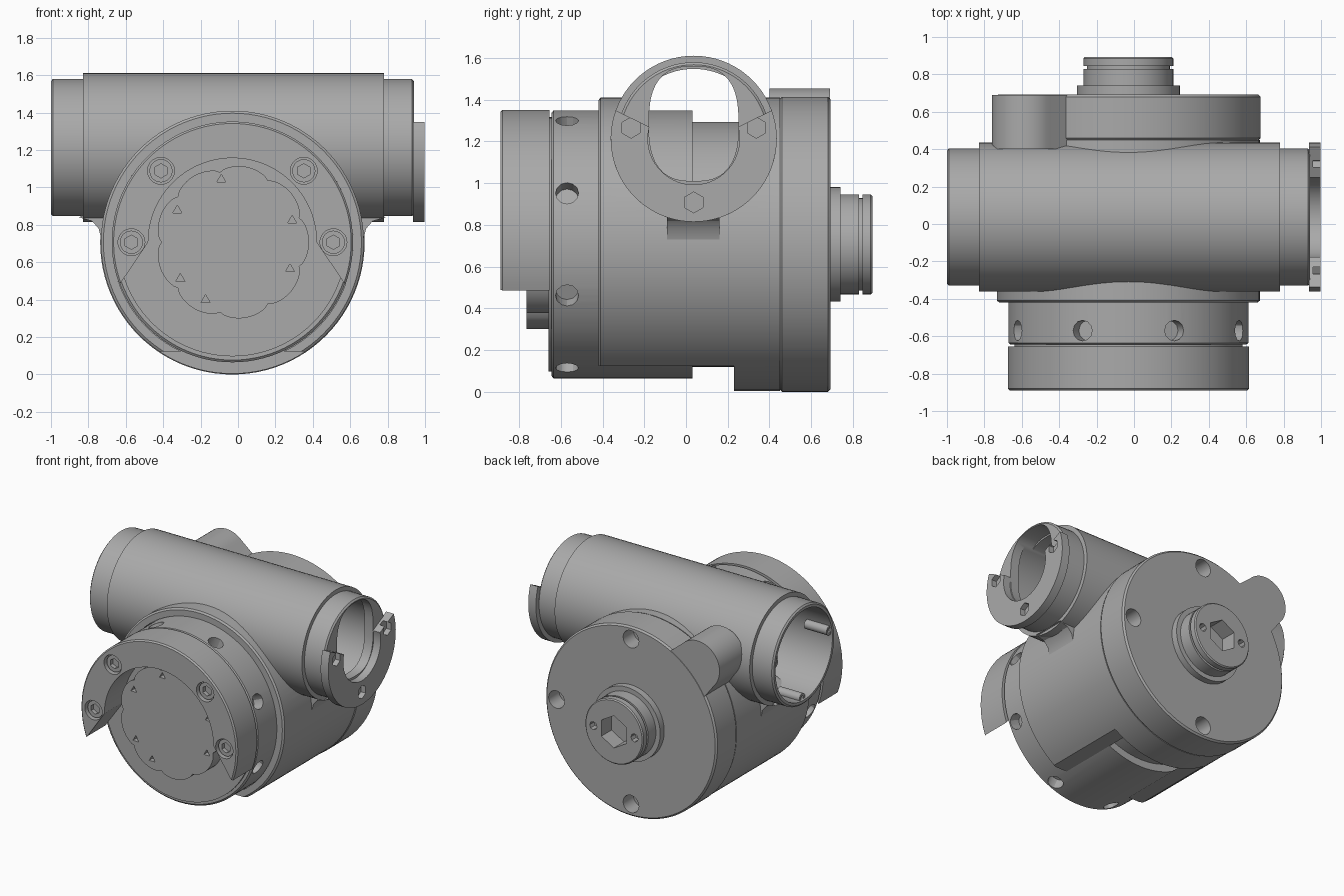
import bpy, bmesh, math
from mathutils import Matrix, Vector

cube = bpy.data.objects.get("Cube")
if cube:
    bpy.data.objects.remove(cube)

grey = bpy.data.materials.new("housing grey")
grey.use_nodes = True
GREY = (0.40, 0.40, 0.40, 1)
grey.diffuse_color = GREY
grey.node_tree.nodes["Principled BSDF"].inputs["Base Color"].default_value = GREY

DRUM = (-0.03, 0.707)    # x, z of the drum axis
TUBE = (0.037, 1.213)    # y, z of the cross tube axis


def place(axis, t, u, v):
    return (u, t, v) if axis == "Y" else (t, u, v)


def finish(name, bm):
    bmesh.ops.recalc_face_normals(bm, faces=bm.faces)
    mesh = bpy.data.meshes.new(name)
    bm.to_mesh(mesh)
    bm.free()
    mesh.materials.append(grey)
    ob = bpy.data.objects.new(name, mesh)
    bpy.context.collection.objects.link(ob)
    return ob


def loft(name, axis, rings):
    """Skin a list of (t, outline) sections along an axis, capped at both ends."""
    bm = bmesh.new()
    loops = [[bm.verts.new(place(axis, t, u, v)) for u, v in pts] for t, pts in rings]
    for a, b in zip(loops, loops[1:]):
        for i in range(len(a)):
            j = (i + 1) % len(a)
            bm.faces.new((a[i], a[j], b[j], b[i]))
    bm.faces.new(loops[0])
    bm.faces.new(loops[-1])
    return finish(name, bm)


def arc(centre, r, start=0, end=360, n=72):
    """Points on an arc; a full circle omits its closing point."""
    full = end - start == 360
    steps = n if full else n + 1
    angles = [math.radians(start + (end - start) * i / n) for i in range(steps)]
    return [(centre[0] + r * math.cos(a), centre[1] + r * math.sin(a)) for a in angles]


def lathe(name, axis, centre, profile, n=72):
    return loft(name, axis, [(t, arc(centre, r, n=n)) for t, r in profile])


def prism(name, axis, pts, a, b):
    return loft(name, axis, [(a, pts), (b, pts)])


def drill(location, direction, r, depth, n=12):
    bm = bmesh.new()
    turn = Vector(direction).to_track_quat("Z", "Y").to_matrix().to_4x4()
    bmesh.ops.create_cone(bm, cap_ends=True, segments=n, radius1=r, radius2=r,
                          depth=2 * depth, matrix=Matrix.Translation(location) @ turn)
    return finish("cutter", bm)


def boolean(ob, tools, operation="DIFFERENCE"):
    """Apply each tool to the part, then discard the tool."""
    bpy.context.view_layer.objects.active = ob
    for tool in tools:
        mod = ob.modifiers.new("cut", "BOOLEAN")
        mod.operation, mod.solver, mod.object = operation, "EXACT", tool
        bpy.ops.object.modifier_apply(modifier=mod.name)
        bpy.data.objects.remove(tool)


def polar(centre, r, deg):
    a = math.radians(deg)
    return centre[0] + r * math.cos(a), centre[1] + r * math.sin(a)


def bore():
    return lathe("cutter", "X", TUBE, [(-1.1, 0.335), (0.87, 0.335)])


# Inner drum with a ring of radial screw holes
core = lathe("inner_drum", "Y", DRUM, [(-0.66, 0.61), (-0.645, 0.61), (-0.645, 0.63),
             (-0.635, 0.642), (0.03, 0.642), (0.03, 0.587), (0.5, 0.587)], 96)
holes = []
for k in range(8):
    x, z = polar(DRUM, 0.64, 22.5 + 45 * k)
    holes.append(drill((x, -0.57, z), (x - DRUM[0], 0, z - DRUM[1]), 0.055, 0.08))
boolean(core, holes)

# Outer sleeve, open along the bottom and where the tube passes through
sleeve = lathe("outer_sleeve", "Y", DRUM, [(-0.42, 0.69), (-0.41, 0.703), (0.45, 0.703)], 96)
slot = [(-0.5, -0.1), (0.45, -0.1), (0.45, 0.123), (-0.5, 0.123)]
boolean(sleeve, [prism("cutter", "Y", slot, -0.5, 0.23),
                 lathe("cutter", "Y", DRUM, [(-0.5, 0.645), (0.23, 0.645)], 96), bore()])

# Cross tube with stepped ends and an oval mouth on one end
tube = lathe("cross_tube", "X", TUBE, [(-1, 0.355), (-0.99, 0.367), (-0.83, 0.367),
             (-0.83, 0.398), (0.78, 0.398), (0.78, 0.367), (0.93, 0.367), (0.94, 0.355)])
mouth = []
for u, v in arc((0, 0), 1, n=40):
    mouth.append((TUBE[0] + 0.215 * math.copysign(abs(u) ** 0.75, u),
                  1.285 + 0.275 * math.copysign(abs(v) ** 0.75, v)))
boolean(tube, [bore(), prism("cutter", "X", mouth, 0.8, 1.1)])

# Screw lugs inside the plain tube end
for side, deg in (("front", 170), ("back", 10), ("lower", 270)):
    y, z = polar(TUBE, 0.325, deg)
    lug = lathe("tube_lug_" + side, "X", (y, z), [(-0.985, 0.035), (-0.8, 0.035)], 16)
    boolean(lug, [drill((-0.985, y, z), (1, 0, 0), 0.018, 0.04, 6)])

# Small webs blending tube into sleeve
for side, name in ((1, "left_web"), (-1, "right_web")):
    pts = [(0.6, 0.95), (0.82, 0.84), (0.75, 0.82), (0.715, 0.78), (0.7, 0.72), (0.6, 0.7)]
    prism(name, "Y", [(DRUM[0] + side * u, v) for u, v in pts], -0.09, 0.16)

# Horseshoe clamp plate on the tube end
plate = prism("tube_clamp", "X", arc(TUBE, 0.398, 160, 380, 48)
              + arc(TUBE, 0.22, 375, 165, 40), 0.935, 0.998)
screws = []
for deg in (170, 270, 370):
    y, z = polar(TUBE, 0.305, deg)
    screws.append(drill((0.998, y, z), (1, 0, 0), 0.05, 0.04, 6))
boolean(plate, screws)

# Front horseshoe ring with four socket screws
ring = loft("front_ring", "Y", [(t, arc(DRUM, r, -20, 200, 80) + arc(DRUM, 0.45, 180, 0, 64))
            for t, r in ((-0.89, 0.635), (-0.88, 0.645), (-0.655, 0.645))])
places = [polar(DRUM, 0.54, deg) for deg in (0, 45, 135, 180)]
boolean(ring, [drill((x, -0.89, z), (0, 1, 0), 0.072, 0.05, 20) for x, z in places])
for i, (x, z) in enumerate(places):
    head = lathe("ring_screw_%d" % (i + 1), "Y", (x, z), [(-0.87, 0.062), (-0.83, 0.062)], 20)
    boolean(head, [drill((x, -0.87, z), (0, 1, 0), 0.038, 0.03, 6)])

# Scalloped front cap
outline = []
for i in range(108):
    a = 2 * math.pi * i / 108
    outline.append(polar(DRUM, 0.38 + 0.03 * abs(math.cos(4.5 * a)) ** 0.6, i * 360 / 108))
cap = prism("front_cap", "Y", outline, -0.765, -0.655)
pits = []
for deg in (20, 100, 150, 215, 245, 335):
    x, z = polar(DRUM, 0.34, deg)
    pits.append(drill((x, -0.765, z), (0, 1, 0), 0.028, 0.04, 3))
boolean(cap, pits)

# Back flange with a side lug and three bolt holes
flange = lathe("back_flange", "Y", DRUM, [(0.45, 0.697), (0.46, 0.707), (0.68, 0.707),
               (0.692, 0.695)], 96)
lug_at = Vector((-0.58, 1.275))
out = (lug_at - Vector(DRUM)).normalized()
across = Vector((-out.y, out.x)) * 0.18
root = lug_at - out * 0.4
tilt = math.degrees(math.atan2(out.y, out.x))
outline = arc(lug_at, 0.18, tilt - 90, tilt + 90, 24)
outline += [tuple(root + across * 1.25), tuple(root - across * 1.25)]
boolean(flange, [prism("flange_lug", "Y", outline, 0.40, 0.69)], "UNION")
bolts = []
for deg in (0, 90, 270):
    x, z = polar(DRUM, 0.615, deg)
    bolts.append(drill((x, 0.69, z), (0, 1, 0), 0.065, 0.12, 20))
boolean(flange, bolts + [bore()])

# Back hub with a groove, a drive recess and two pin holes
hub = lathe("back_hub", "Y", DRUM, [(0.65, 0.275), (0.74, 0.275), (0.74, 0.24), (0.83, 0.24),
            (0.83, 0.222), (0.845, 0.222), (0.845, 0.24), (0.885, 0.24), (0.893, 0.232)], 48)
x, z = DRUM
boolean(hub, [drill((x, 0.893, z), (0, 1, 0), 0.12, 0.12, 6),
              drill((x - 0.17, 0.893, z), (0, 1, 0), 0.03, 0.05, 8),
              drill((x + 0.17, 0.893, z), (0, 1, 0), 0.03, 0.05, 8)])

# Smooth the round walls and keep crisp edges
bpy.ops.object.select_all(action="DESELECT")
for ob in bpy.context.collection.objects:
    if ob.type == "MESH":
        ob.select_set(True)
        bpy.context.view_layer.objects.active = ob
bpy.ops.object.shade_smooth_by_angle(angle=math.radians(30))
